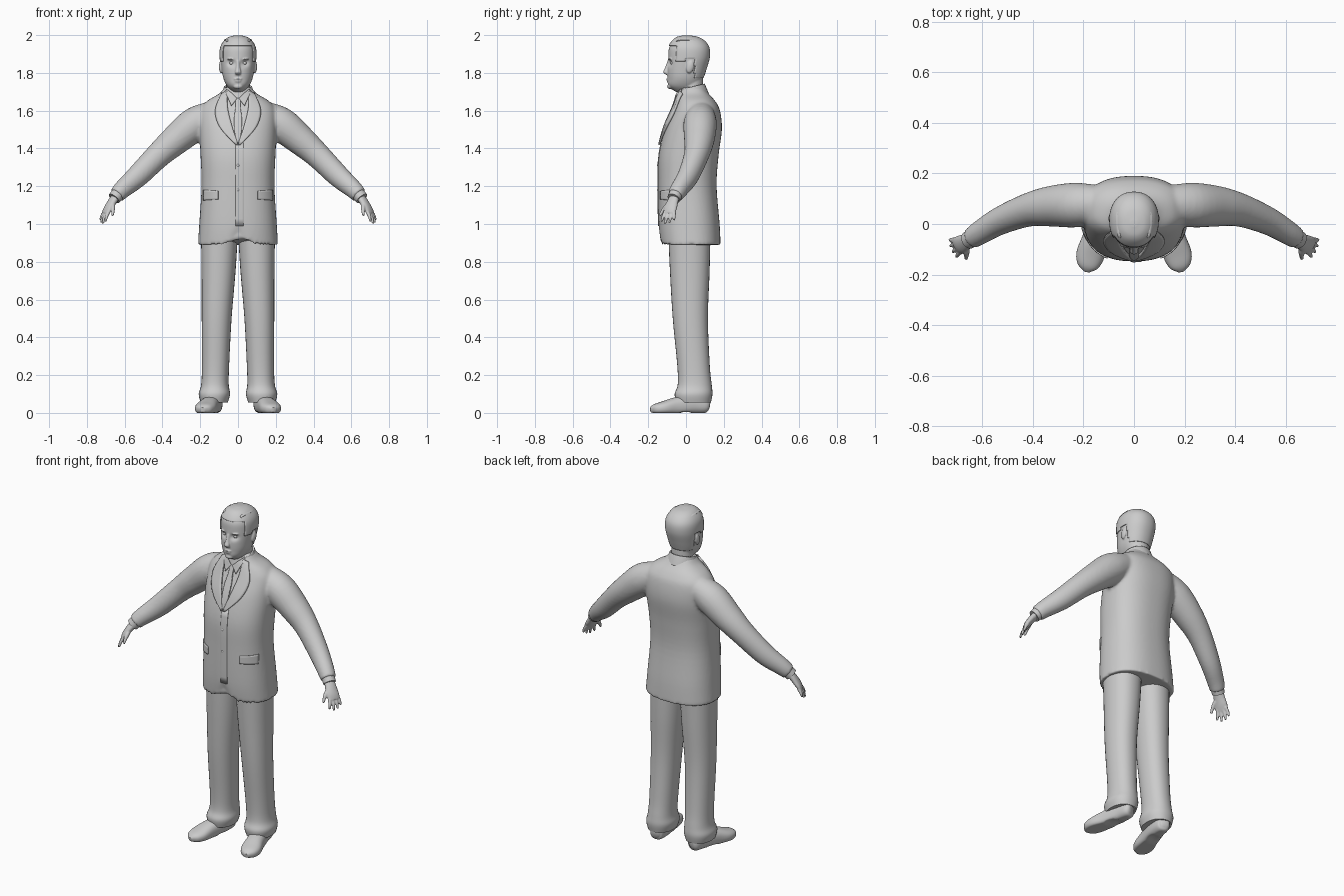
import bpy, bmesh, math
from mathutils import Vector, Matrix
from mathutils.bvhtree import BVHTree

cube = bpy.data.objects.get("Cube")
if cube:
    bpy.data.objects.remove(cube, do_unlink=True)

grey = bpy.data.materials.new("plain grey")
grey.use_nodes = True
COLOUR = (0.6, 0.6, 0.6, 1)
grey.diffuse_color = COLOUR
grey.node_tree.nodes["Principled BSDF"].inputs["Base Color"].default_value = COLOUR


def smooth_path(rows, steps):
    """Catmull-Rom interpolation of equal-length tuples."""
    out = []
    for i in range(len(rows) - 1):
        quad = [rows[max(i - 1, 0)], rows[i], rows[i + 1], rows[min(i + 2, len(rows) - 1)]]
        for k in range(steps):
            t = k / steps
            out.append([0.5 * (2 * b + (c - a) * t + (2 * a - 5 * b + 4 * c - d) * t * t
                               + (3 * b - a - 3 * c + d) * t ** 3) for a, b, c, d in zip(*quad)])
    return out + [list(rows[-1])]


def loft(bm, rows, upright=False, sides=32, power=2.0, steps=5, side=1, caps=True):
    """Skin oval sections (x, y, z, half width, half depth) along their centres."""
    rows = smooth_path(rows, steps)
    centres = [Vector(r[:3]) for r in rows]
    rings = []
    for i, (r, c) in enumerate(zip(rows, centres)):
        u, v = Vector((1, 0, 0)), Vector((0, 1, 0))
        if not upright:
            t = (centres[min(i + 1, len(rows) - 1)] - centres[max(i - 1, 0)]).normalized()
            u = t.cross(Vector((0, 0, 1))).normalized()
            v = u.cross(t)
        ring = []
        for k in range(sides):
            a = 2 * math.pi * k / sides
            cs, sn = math.cos(a), math.sin(a)
            p = c + u * r[3] * math.copysign(abs(cs) ** (2 / power), cs) \
                  + v * r[4] * math.copysign(abs(sn) ** (2 / power), sn)
            ring.append(bm.verts.new((p.x * side, p.y, p.z)))
        rings.append(ring)
    for lo, hi in zip(rings, rings[1:]):
        for k in range(sides):
            bm.faces.new((lo[k - 1], lo[k], hi[k], hi[k - 1]))
    if caps:
        bm.faces.new(rings[0])
        bm.faces.new(rings[-1])
    return rings


def stack(rows):
    """Turn (z, half width, front y, back y) into upright sections."""
    return [(0, (f + b) / 2, z, w, (b - f) / 2) for z, w, f, b in rows]


def blob(bm, centre, size, tilt=0):
    m = Matrix.Translation(centre) @ Matrix.Rotation(tilt, 4, 'X') @ Matrix.Diagonal((*size, 1))
    bmesh.ops.create_uvsphere(bm, u_segments=20, v_segments=12, radius=1, matrix=m)


def finish(name, bm, voxel=0, thick=0, angle=50):
    bmesh.ops.recalc_face_normals(bm, faces=bm.faces)
    mesh = bpy.data.meshes.new(name)
    bm.to_mesh(mesh)
    bm.free()
    ob = bpy.data.objects.new(name, mesh)
    bpy.context.collection.objects.link(ob)
    mesh.materials.append(grey)
    for o in bpy.context.selected_objects:
        o.select_set(False)
    ob.select_set(True)
    bpy.context.view_layer.objects.active = ob
    bpy.ops.object.shade_smooth_by_angle(angle=math.radians(angle))
    if voxel:
        rm = ob.modifiers.new("Blend", 'REMESH')
        rm.mode, rm.voxel_size, rm.use_smooth_shade = 'VOXEL', voxel, True
        sm = ob.modifiers.new("Soften", 'SMOOTH')
        sm.factor, sm.iterations = 0.5, 4
    if thick:
        so = ob.modifiers.new("Thickness", 'SOLIDIFY')
        so.thickness, so.offset = thick, 0
    return ob


SIDES = (("left", 1), ("right", -1))

# Jacket: body and both sleeves blended into one skin
bm = bmesh.new()
body = loft(bm, stack([(.89, .212, -.135, .183), (1.0, .205, -.145, .178), (1.2, .193, -.147, .162),
                       (1.36, .198, -.144, .172), (1.5, .205, -.112, .19), (1.6, .2, -.07, .18),
                       (1.65, .165, -.05, .155), (1.69, .1, -.04, .12), (1.725, .07, -.025, .095)]),
            upright=True, sides=64, power=2.4)
for i, ring in enumerate(body[:5]):          # cutaway front hem
    for v in ring:
        if v.co.y < 0:
            v.co.z += .085 * max(0, 1 - abs(v.co.x) / .05) * (1 - i / 5)
for _, s in SIDES:
    loft(bm, [(.12, .08, 1.585, .07, .07), (.225, .075, 1.53, .088, .09), (.33, .07, 1.445, .08, .08),
              (.42, .055, 1.365, .066, .068), (.53, .012, 1.255, .055, .06), (.61, -.035, 1.185, .047, .049),
              (.642, -.057, 1.152, .042, .043)], side=s)
jacket = finish("jacket", bm, voxel=.009)
skin = BVHTree.FromObject(jacket, bpy.context.evaluated_depsgraph_get())


def panel(name, edge_a, edge_b, lift, side=1, thick=.006, across=6):
    """Cloth plate between two (x, z) edges, laid on the jacket front."""
    bm = bmesh.new()
    grid = []
    for a, b in zip(smooth_path(edge_a, 4), smooth_path(edge_b, 4)):
        row = []
        for k in range(across + 1):
            x, z = (p + (q - p) * k / across for p, q in zip(a, b))
            hit = skin.ray_cast(Vector((x * side, -1, z)), Vector((0, 1, 0)))[0]
            row.append(bm.verts.new((x * side, (hit.y if hit else -.02) - lift, z)))
        grid.append(row)
    for r, q in zip(grid, grid[1:]):
        for k in range(across):
            bm.faces.new((r[k], r[k + 1], q[k + 1], q[k]))
    return finish(name, bm, thick=thick)


# Lapels, shirt collar points and pocket flaps
for label, s in SIDES:
    panel(label + "_lapel", [(.055, 1.705), (.055, 1.62), (.032, 1.52), (.0, 1.42)],
          [(.085, 1.69), (.12, 1.6), (.095, 1.51), (.012, 1.42)], .008, s, .012)
    panel(label + "_shirt_collar", [(.004, 1.665), (.03, 1.69), (.06, 1.715)],
          [(.035, 1.625), (.05, 1.66), (.068, 1.7)], .012, s)
    panel(label + "_pocket_flap", [(.105, 1.175), (.145, 1.178), (.182, 1.18)],
          [(.105, 1.13), (.145, 1.128), (.182, 1.125)], .003, s)
# Front closing edge, tie and buttons
panel("front_overlap", [(-.012, 1.43), (-.012, 1.2), (-.014, .99)],
      [(.03, 1.43), (.03, 1.2), (.03, .99)], .001, thick=.005)
panel("tie", [(-.018, 1.665), (-.012, 1.625), (-.02, 1.56), (-.017, 1.48), (-.003, 1.43)],
      [(.018, 1.665), (.012, 1.625), (.02, 1.56), (.017, 1.48), (.003, 1.43)], .008, thick=.012)
bm = bmesh.new()
for z in (1.18, 1.31):
    hit = skin.ray_cast(Vector((0, -1, z)), Vector((0, 1, 0)))[0]
    blob(bm, hit, (.008, .006, .008))
finish("jacket_buttons", bm)

# Collar band, higher at the nape
bm = bmesh.new()
loft(bm, [(0, .032, 1.665, .085, .085), (0, .03, 1.70, .077, .074), (0, .028, 1.725, .07, .066)],
     upright=True, caps=False)
for v in bm.verts:
    v.co.z += .25 * (v.co.y - .03)
finish("collar_band", bm, thick=.01)

# Trousers
for label, s in SIDES:
    bm = bmesh.new()
    loft(bm, [(.098, .018, .96, .098, .112), (.103, .02, .75, .09, .105), (.113, .023, .5, .079, .093),
              (.119, .04, .25, .072, .086), (.122, .046, .15, .073, .09), (.125, .04, .1, .083, .1),
              (.126, .04, .055, .072, .092)], upright=True, side=s, power=2.2)
    finish(label + "_trouser_leg", bm)

    # Shoe, flattened on the ground, with a heel block
    bm = bmesh.new()
    loft(bm, [(.118, .122, .04, .018, .02), (.122, .105, .042, .038, .042), (.13, .04, .045, .046, .05),
              (.152, -.05, .035, .05, .048), (.172, -.12, .025, .056, .036), (.182, -.165, .02, .042, .026),
              (.187, -.188, .016, .012, .012)], side=s, power=2.4)
    for v in bm.verts:
        v.co.z = max(v.co.z, 0 if abs(v.co.y) > .03 else .006)
    finish(label + "_shoe", bm)

    # Shirt cuff
    bm = bmesh.new()
    loft(bm, [(.635, -.052, 1.16, .037, .037), (.656, -.065, 1.135, .035, .034)], side=s, steps=2)
    finish(label + "_shirt_cuff", bm)

    # Hand: palm, four fingers and thumb blended
    bm = bmesh.new()
    loft(bm, [(.64, -.055, 1.155, .026, .022), (.668, -.072, 1.115, .033, .02),
              (.69, -.083, 1.08, .037, .017), (.703, -.09, 1.055, .034, .011)], side=s, sides=20)
    spread = Vector((-.42, -.9, 0))
    for k, length in ((-1.5, .052), (-.5, .066), (.5, .07), (1.5, .06)):
        base = Vector((.694, -.085, 1.068)) + spread * k * .017
        aim = (Vector((.47, -.2, -.86)) + spread * k * .13).normalized()
        mid = base + aim * length * .55
        tip = base + (aim + Vector((-.08, 0, -.08))) * length
        loft(bm, [(*base, .01, .01), (*mid, .009, .009), (*tip, .006, .006)], side=s, sides=12)
    loft(bm, [(.665, -.075, 1.115, .015, .015), (.662, -.112, 1.085, .012, .012),
              (.664, -.138, 1.045, .007, .007)], side=s, sides=12)
    finish(label + "_hand", bm, voxel=.004)

# Head: skull, neck and facial features blended
SKULL = stack([(1.7, .03, -.055, .05), (1.73, .058, -.092, .075), (1.77, .077, -.097, .088),
               (1.82, .086, -.098, .104), (1.88, .092, -.094, .12), (1.93, .089, -.09, .118),
               (1.965, .071, -.07, .095), (1.985, .045, -.045, .06), (1.993, .012, -.01, .015)])
bm = bmesh.new()
loft(bm, SKULL, upright=True, sides=64, power=2.2, steps=8)
for v in bm.verts:                            # eye sockets
    if v.co.y < 0:
        d = ((abs(v.co.x) - .034) / .02) ** 2 + ((v.co.z - 1.852) / .016) ** 2
        v.co.y += .016 * math.exp(-d)
loft(bm, [(0, .035, 1.64, .066, .062), (0, .032, 1.7, .062, .06), (0, .035, 1.77, .06, .055)], upright=True)
loft(bm, [(0, -.088, 1.865, .009, .01), (0, -.098, 1.83, .011, .012), (0, -.107, 1.803, .017, .014),
          (0, -.094, 1.788, .012, .008)], upright=True, sides=16)
blob(bm, (0, -.092, 1.768), (.024, .013, .006))
blob(bm, (0, -.09, 1.756), (.021, .013, .007))
blob(bm, (0, -.082, 1.728), (.025, .018, .014))
for _, s in SIDES:
    blob(bm, (.034 * s, -.08, 1.873), (.024, .013, .006))
    blob(bm, (.09 * s, .022, 1.832), (.011, .02, .034), -.25)
finish("head", bm, voxel=.004)
bm = bmesh.new()
for _, s in SIDES:
    blob(bm, (.034 * s, -.069, 1.852), (.013, .013, .011))
finish("eyes", bm)

# Hair cap trimmed along the hairline, plus combed-back locks
bm = bmesh.new()
loft(bm, SKULL, upright=True, sides=64, power=2.2, steps=8)
for v in bm.verts:
    v.co = Vector((v.co.x * 1.03, .01 + (v.co.y - .01) * 1.03, v.co.z + .003))


def below_hairline(c):
    line = 1.945 if c.y < -.05 else 1.86 if c.y < .0 else 1.875 if c.y < .045 else 1.775
    return c.z < line


bmesh.ops.delete(bm, geom=[f for f in bm.faces if below_hairline(f.calc_center_median())], context='FACES')
finish("hair_cap", bm, thick=.006)
bm = bmesh.new()
for _, s in SIDES:
    for k in (.2, .55, .9):
        loft(bm, [(.06 * k, -.072 + .02 * k, 1.966, .007, .003), (.062 * k, -.035, 1.987 - .016 * k, .012, .006),
                  (.068 * k, .03, 1.99 - .02 * k, .013, .007), (.05 * k, .085, 1.968 - .008 * k, .008, .004)],
             side=s, sides=10)
finish("hair_locks", bm)
